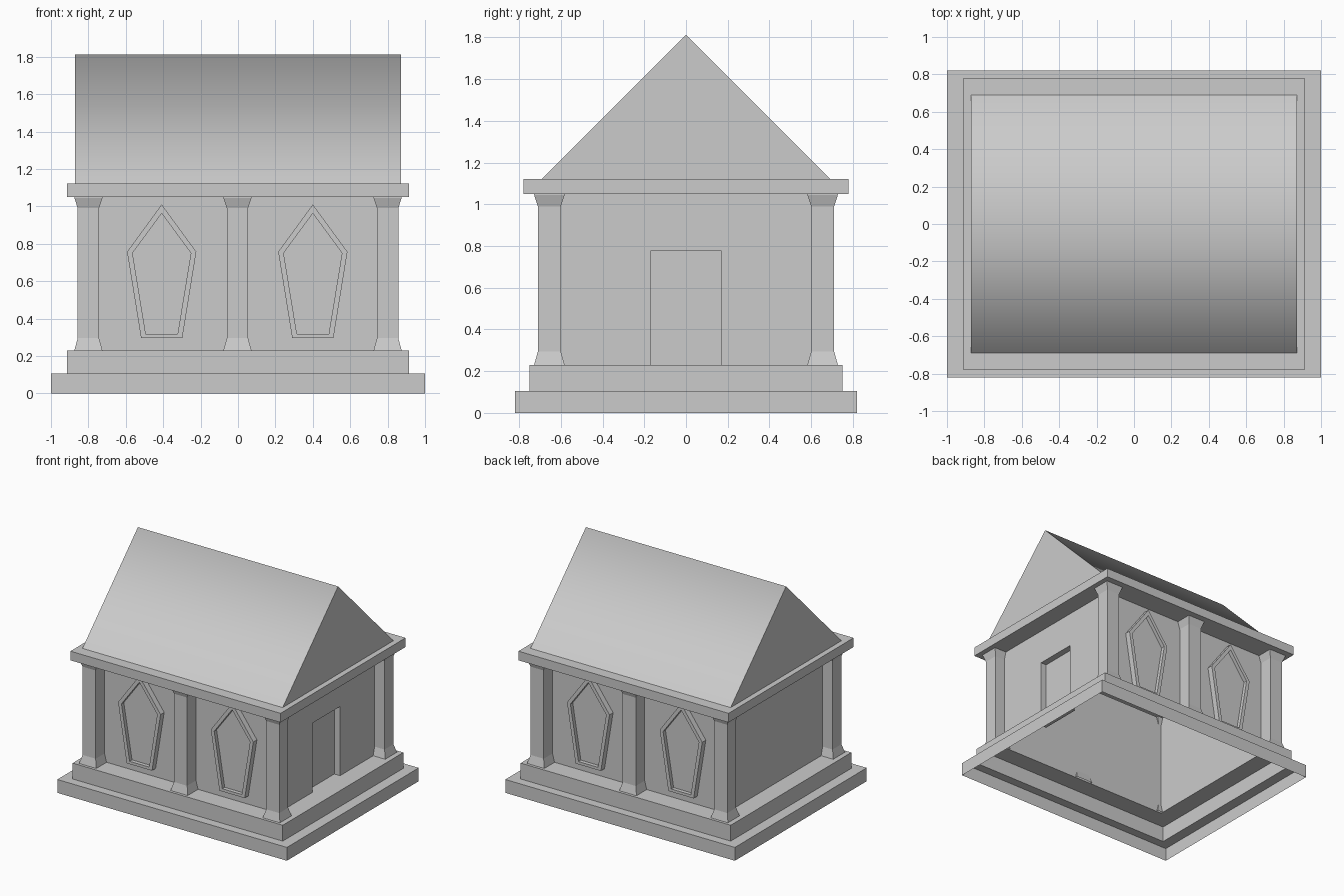
import bpy, bmesh

if "Cube" in bpy.data.objects:
    bpy.data.objects.remove(bpy.data.objects["Cube"])


def loft(name, rings, cap_start=False, cap_end=False, edit=None):
    """Skin a list of closed point rings into one object."""
    bm = bmesh.new()
    loops = [[bm.verts.new(p) for p in r] for r in rings]
    n = len(rings[0])
    for a, b in zip(loops, loops[1:]):
        for i in range(n):
            j = (i + 1) % n
            bm.faces.new((a[i], a[j], b[j], b[i]))
    if cap_start:
        bm.faces.new(loops[0][::-1])
    if cap_end:
        bm.faces.new(loops[-1])
    if edit:
        edit(bm)
    me = bpy.data.meshes.new(name)
    bm.to_mesh(me)
    bm.free()
    ob = bpy.data.objects.new(name, me)
    bpy.context.collection.objects.link(ob)
    return ob


def rect(hx, hy, z, cx=0, cy=0):
    return [(cx - hx, cy - hy, z), (cx + hx, cy - hy, z),
            (cx + hx, cy + hy, z), (cx - hx, cy + hy, z)]


WALL_X, WALL_Y = 0.77, 0.60


def recess_door(bm):
    """Cut the doorway into the right wall and push it in."""
    def wall_faces():
        return [f for f in bm.faces if f.normal.x > 0.9
                and abs(f.calc_center_median().x - WALL_X) < 0.01]
    bm.normal_update()
    for co, no in (((0, -0.17, 0), (0, 1, 0)), ((0, 0.17, 0), (0, 1, 0)),
                   ((0, 0, 0.775), (0, 0, 1))):
        faces = wall_faces()
        if no[2]:
            faces = [f for f in faces if abs(f.calc_center_median().y) < 0.05]
        geom = set(faces)
        for f in faces:
            geom.update(f.edges)
            geom.update(f.verts)
        bmesh.ops.bisect_plane(bm, geom=list(geom), plane_co=co, plane_no=no)
        bm.normal_update()
    door = [f for f in wall_faces() if abs(f.calc_center_median().y) < 0.05
            and f.calc_center_median().z < 0.7]
    out = bmesh.ops.extrude_discrete_faces(bm, faces=door)["faces"]
    bmesh.ops.translate(bm, vec=(-0.05, 0, 0),
                        verts=list({v for f in out for v in f.verts}))


# Steps, walls and cornice as one open-bottomed shell
loft("body", [rect(1, 0.82, 0), rect(1, 0.82, 0.105),
              rect(0.915, 0.75, 0.105), rect(0.915, 0.75, 0.23),
              rect(WALL_X, WALL_Y, 0.23), rect(WALL_X, WALL_Y, 1.05),
              rect(0.915, 0.778, 1.05), rect(0.915, 0.778, 1.122),
              rect(0.872, 0.69, 1.122)], edit=recess_door)

# Gable roof, smooth over the ridge, sharp at the gable ends
gable = [(-0.69, 1.122), (0.69, 1.122), (0, 1.813)]
roof = loft("roof", [[(x, y, z) for y, z in gable] for x in (-0.872, 0.872)],
            cap_start=True, cap_end=True,
            edit=lambda bm: (bmesh.ops.recalc_face_normals(bm, faces=bm.faces),
                             bm.normal_update()))
for p in roof.data.polygons:
    p.use_smooth = abs(p.normal.x) < 0.5 and p.normal.z > 0
for e in roof.data.edges:
    a, b = (roof.data.vertices[i].co for i in e.vertices)
    e.use_edge_sharp = not (a.z > 1.5 and b.z > 1.5)

# Columns with flared base and capital
for cx in (-0.8, -0.003, 0.8):
    for cy in (-0.655, 0.655):
        loft("column", [rect(0.057 + f, 0.055 + f, z, cx, cy) for f, z in
                        ((0.018, 0.23), (0, 0.295), (0, 0.99), (0.018, 1.045),
                         (0.018, 1.05))])

# Coffin-shaped framed panels on front and back
outer = [(-0.11, 0.295), (0.11, 0.295), (0.185, 0.757), (0, 1.01), (-0.185, 0.757)]
inner = [(-0.085, 0.317), (0.085, 0.317), (0.156, 0.75), (0, 0.962), (-0.156, 0.75)]
for s in (1, -1):
    for cx in (-0.408, 0.4):
        loft("coffin_panel", [[(cx + s * x, s * (-WALL_Y - d), z) for x, z in prof]
                              for prof, d in ((outer, 0), (outer, 0.045),
                                              (inner, 0.045), (inner, 0.015))],
             cap_end=True)
